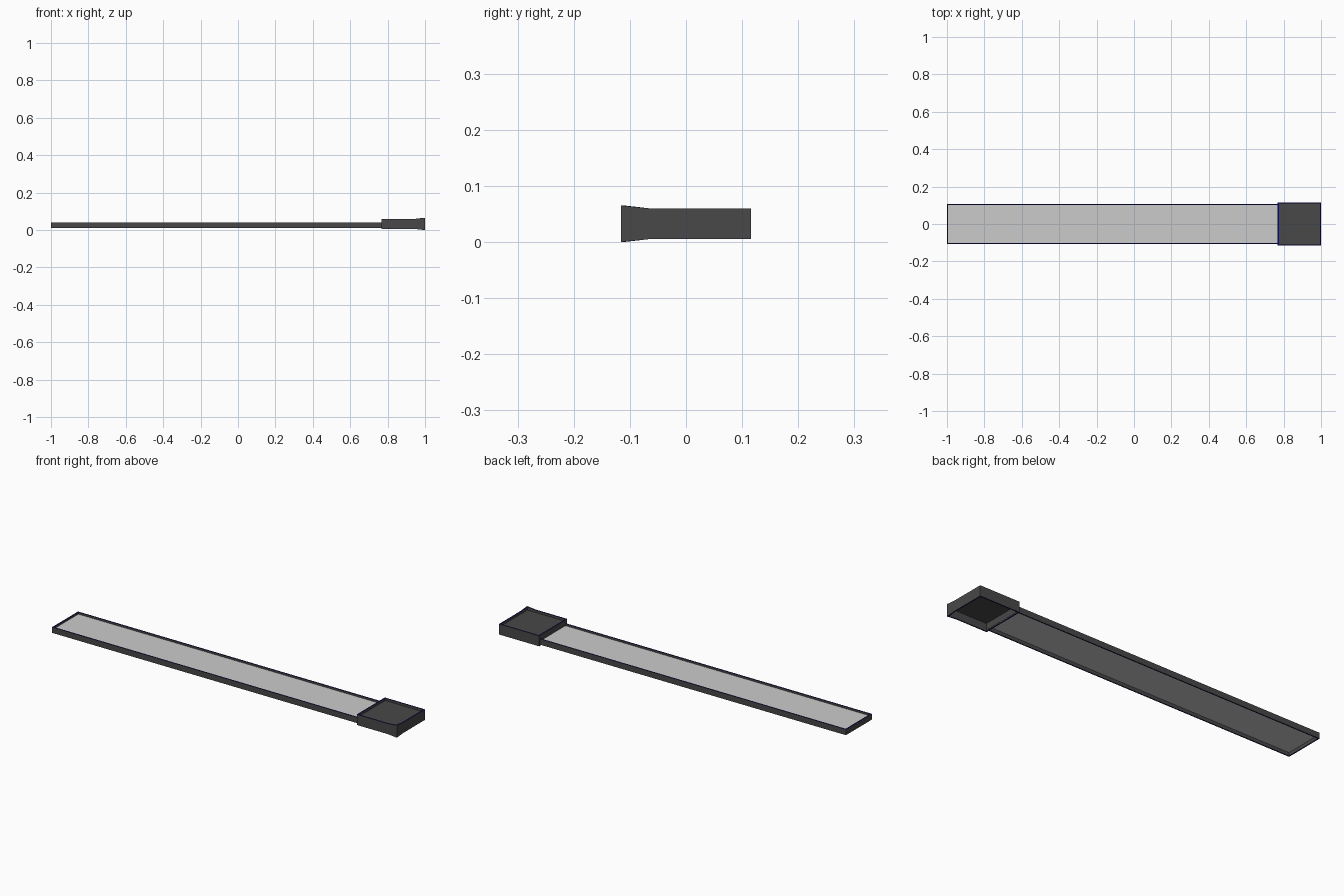
import bpy, bmesh

if "Cube" in bpy.data.objects:
    bpy.data.objects.remove(bpy.data.objects["Cube"])


def material(name, color):
    m = bpy.data.materials.new(name)
    m.diffuse_color = (*color, 1)
    m.use_nodes = True
    m.node_tree.nodes["Principled BSDF"].inputs["Base Color"].default_value = m.diffuse_color
    return m


dark = material("charcoal", (0.065, 0.065, 0.065))
navy = material("navy_edge", (0.01, 0.01, 0.22))


def make_object(name, bm, mats):
    bmesh.ops.recalc_face_normals(bm, faces=bm.faces[:])
    mesh = bpy.data.meshes.new(name)
    bm.to_mesh(mesh)
    bm.free()
    for m in mats:
        mesh.materials.append(m)
    ob = bpy.data.objects.new(name, mesh)
    bpy.context.collection.objects.link(ob)
    return ob


def outline(x0, x1, y, step):
    """Rectangle outline with an extra point close to each corner."""
    a, b = x0 + step, x1 - step
    c = y - step
    return [(x0, -y), (a, -y), (b, -y), (x1, -y), (x1, -c), (x1, c),
            (x1, y), (b, y), (a, y), (x0, y), (x0, c), (x0, -c)]


def frame(name, x0, x1, y, z0, z1, wall, flare=0.0, step=0.05):
    """Open rectangular frame with navy rims; flare spreads the front right corner."""
    bm = bmesh.new()
    outer = outline(x0, x1, y, step)
    inner = outline(x0 + wall, x1 - wall, y - wall, step - wall)
    loops = []
    for pts, low in ((outer, True), (outer, False), (inner, False), (inner, True)):
        ring = []
        for i, (px, py) in enumerate(pts):
            d = flare if i == 3 else 0
            ring.append(bm.verts.new((px, py, z0 - d if low else z1 + d)))
        loops.append(ring)
    n = len(outer)
    for k in range(4):
        A, B = loops[k], loops[(k + 1) % 4]
        for i in range(n):
            j = (i + 1) % n
            f = bm.faces.new((A[i], A[j], B[j], B[i]))
            f.material_index = k % 2
    return make_object(name, bm, [dark, navy])


def panel(name, x0, x1, y, z0, z1, mats):
    bm = bmesh.new()
    bmesh.ops.create_cube(bm, size=1)
    for v in bm.verts:
        v.co = (x1 if v.co.x > 0 else x0, y if v.co.y > 0 else -y,
                z1 if v.co.z > 0 else z0)
    return make_object(name, bm, mats)


# Long tray: shallow frame with a grey inset plate
frame("tray_frame", -1.0, 0.775, 0.107, 0.010, 0.040, 0.006)
panel("tray_plate", -0.995, 0.77, 0.102, 0.027, 0.030, [])

# End cap: taller open frame with a dark recessed lid and one flared corner
frame("cap_frame", 0.768, 1.0, 0.116, 0.005, 0.060, 0.006, flare=0.005)
panel("cap_lid", 0.773, 0.995, 0.111, 0.045, 0.048, [dark])
